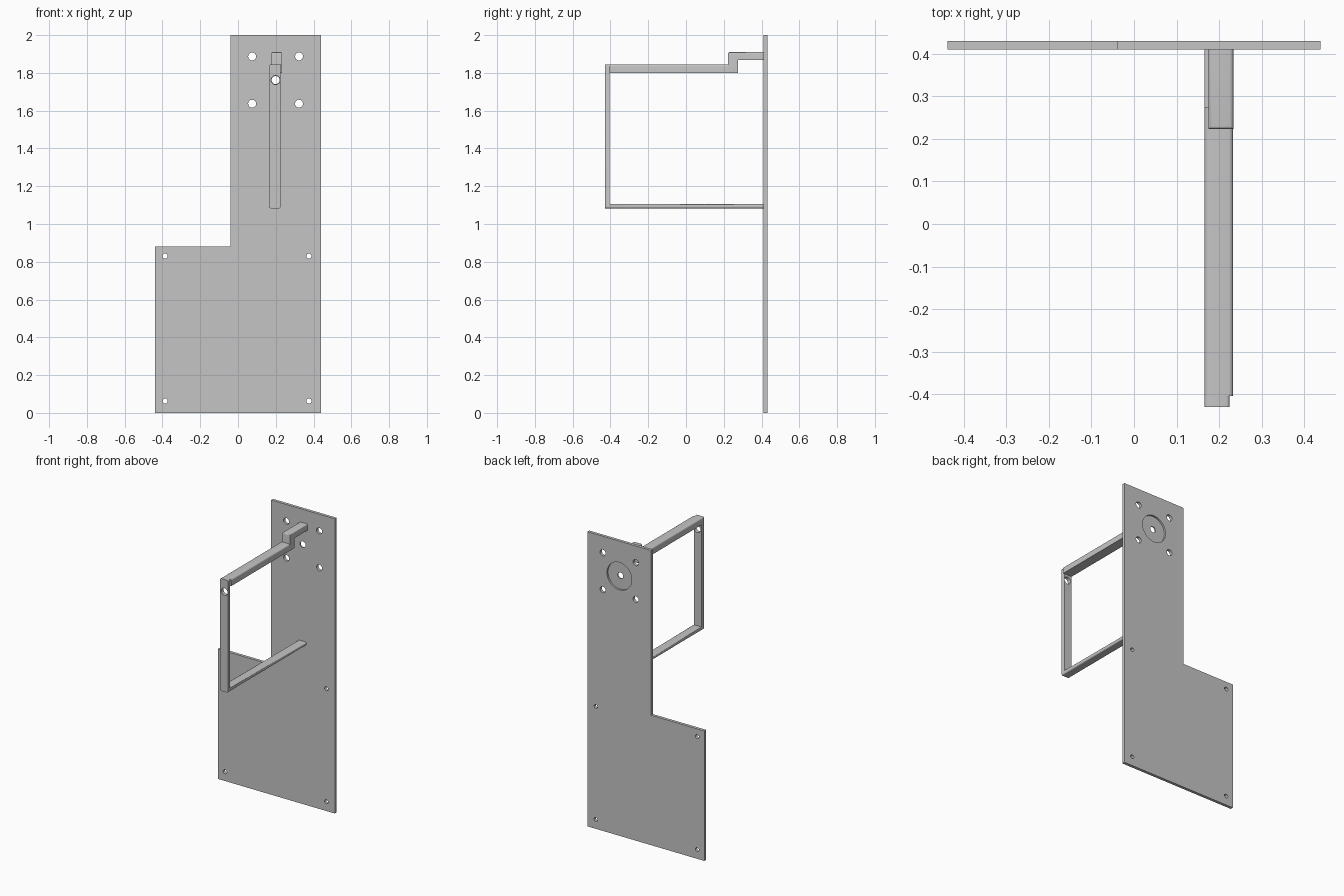
import bpy, bmesh, math

if "Cube" in bpy.data.objects:
    bpy.data.objects.remove(bpy.data.objects["Cube"])

metal = bpy.data.materials.new("plain light grey metal")
metal.diffuse_color = (0.56, 0.56, 0.56, 1)
metal.use_nodes = True
metal.node_tree.nodes["Principled BSDF"].inputs["Base Color"].default_value = metal.diffuse_color


def activate(ob):
    bpy.ops.object.select_all(action="DESELECT")
    ob.select_set(True)
    bpy.context.view_layer.objects.active = ob


def rect(a0, a1, b0, b1):
    return [(a0, b0), (a1, b0), (a1, b1), (a0, b1)]


def prism(name, profile, axis, lo, hi, radius=0.0, pick=None):
    """Extrude a profile along x (points y,z) or y (points x,z); round the picked edges."""
    bm = bmesh.new()
    pts = [(lo, a, b) if axis == "x" else (a, lo, b) for a, b in profile]
    face = bm.faces.new([bm.verts.new(p) for p in pts])
    ext = bmesh.ops.extrude_face_region(bm, geom=[face])
    d = hi - lo
    bmesh.ops.translate(bm, vec=(d, 0, 0) if axis == "x" else (0, d, 0),
                        verts=[v for v in ext["geom"] if isinstance(v, bmesh.types.BMVert)])
    bmesh.ops.recalc_face_normals(bm, faces=bm.faces)
    if radius:
        edges = [e for e in bm.edges if pick(e)]
        bmesh.ops.bevel(bm, geom=edges, offset=radius, segments=4, profile=0.5,
                        affect="EDGES", clamp_overlap=True)
    mesh = bpy.data.meshes.new(name)
    bm.to_mesh(mesh)
    bm.free()
    ob = bpy.data.objects.new(name, mesh)
    bpy.context.collection.objects.link(ob)
    mesh.materials.append(metal)
    return ob


def lengthwise(e):
    """Edges that run front to back."""
    a, b = (v.co for v in e.verts)
    return abs(a.y - b.y) > 0.01 and abs(a.z - b.z) < 1e-4


def drill(ob, x, z, r, y0, y1):
    """Cut a round hole that runs along y."""
    bpy.ops.mesh.primitive_cylinder_add(vertices=32, radius=r, depth=y1 - y0,
                                        location=(x, (y0 + y1) / 2, z),
                                        rotation=(math.pi / 2, 0, 0))
    cutter = bpy.context.object
    cutter.hide_render = True
    activate(ob)
    mod = ob.modifiers.new("hole", "BOOLEAN")
    mod.operation, mod.solver, mod.object = "DIFFERENCE", "EXACT", cutter
    bpy.ops.object.modifier_apply(modifier=mod.name)
    bpy.data.objects.remove(cutter, do_unlink=True)


# L-shaped back plate
W, FRONT, BACK = 0.439, 0.411, 0.431
plate = prism("back_plate", [(-W, 0), (W, 0), (W, 2), (-0.039, 2), (-0.039, 0.882), (-W, 0.882)],
              "y", FRONT, BACK)

# Round recess in the rear face, centre hole and screw holes
HX, HZ = 0.199, 1.762
drill(plate, HX, HZ, 0.093, 0.419, 0.5)
drill(plate, HX, HZ, 0.021, 0.3, 0.5)
for sx in (-1, 1):
    for sz in (-1, 1):
        drill(plate, HX + sx * 0.124, HZ + sz * 0.125, 0.021, 0.3, 0.5)
        drill(plate, -0.005 + sx * 0.3805, 0.4465 + sz * 0.3835, 0.0135, 0.3, 0.5)

# Front post and lower arm in one bent strip
X0, X1 = 0.166, 0.225
strip = prism("post_and_lower_arm",
              [(-0.43, 1.083), (FRONT, 1.083), (FRONT, 1.106), (-0.405, 1.106),
               (-0.405, 1.845), (-0.43, 1.845)], "x", X0, X1, 0.008, lengthwise)
drill(strip, HX, HZ, 0.024, -0.5, -0.3)

# Upper arm, rounded along its length
upper = prism("upper_arm", rect(-0.405, 0.275, 1.80, 1.845), "x", X0, 0.233, 0.01,
              lambda e: lengthwise(e) and e.verts[0].co.z > 1.82)

# Stepped bracket joining the upper arm to the plate, rounded on top and at its front lip
step = prism("stepped_bracket",
             [(0.223, 1.80), (0.275, 1.80), (0.275, 1.867), (FRONT, 1.867),
              (FRONT, 1.91), (0.223, 1.91)], "x", 0.175, 0.2335, 0.008,
             lambda e: min(v.co.z for v in e.verts) > 1.9 and min(v.co.y for v in e.verts) < 0.3)

for ob in (plate, strip, upper, step):
    activate(ob)
    bpy.ops.object.shade_smooth_by_angle(angle=math.radians(35))
